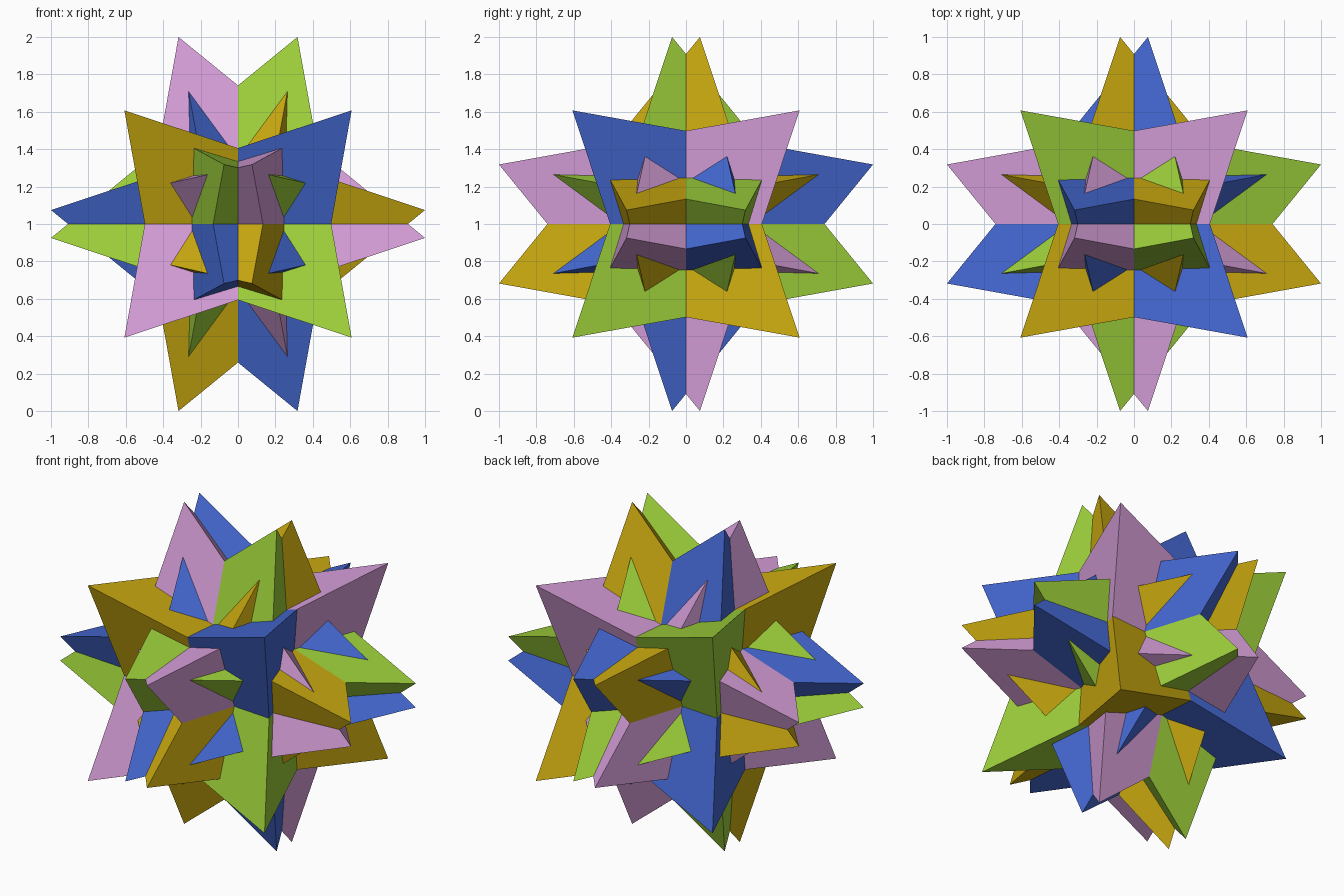
import bpy, bmesh, math
from mathutils import Vector

if "Cube" in bpy.data.objects:
    bpy.data.objects.remove(bpy.data.objects["Cube"])

# Four intersecting star solids, each a pair of opposed regular tetrahedra
# turned about one body diagonal.

TURN = math.radians(10)


def linear(c):
    c /= 255
    return c / 12.92 if c <= 0.04045 else ((c + 0.055) / 1.055) ** 2.4


def material(name, rgb):
    m = bpy.data.materials.new(name)
    m.diffuse_color = (*[linear(c) for c in rgb], 1)
    m.use_nodes = True
    m.node_tree.nodes["Principled BSDF"].inputs["Base Color"].default_value = m.diffuse_color
    return m


# Corner coordinates, scaled so the largest is 1
k = [1 / 3 + 4 / 3 * math.cos(TURN + math.radians(o)) for o in (0, 120, -120)]
S = 1 / k[0]
A, B, C = 1.0, -k[1] * S, -k[2] * S


def corners(d):
    """Apex on diagonal d, and the three corners of its base."""
    pts = [(S, S, S), (-A, B, C), (C, -A, B), (B, C, -A)]
    return [Vector([p * s for p, s in zip(pt, d)]) for pt in pts]


def star(name, diagonal, mat):
    bm = bmesh.new()
    for side in (1, -1):
        vs = [bm.verts.new(p + Vector((0, 0, 1)))
              for p in corners([side * s for s in diagonal])]
        for i in range(4):
            bm.faces.new([v for j, v in enumerate(vs) if j != i])
    bmesh.ops.recalc_face_normals(bm, faces=bm.faces[:])
    me = bpy.data.meshes.new(name)
    bm.to_mesh(me)
    bm.free()
    me.materials.append(mat)
    bpy.context.collection.objects.link(bpy.data.objects.new(name, me))


# One star per body diagonal
for colour, rgb, diagonal in [
    ("pink", (214, 158, 216), (1, 1, 1)),
    ("gold", (205, 172, 16), (-1, -1, 1)),
    ("blue", (68, 104, 210), (1, -1, 1)),
    ("green", (156, 206, 58), (-1, 1, 1)),
]:
    star(colour + "_star", diagonal, material(colour, rgb))
